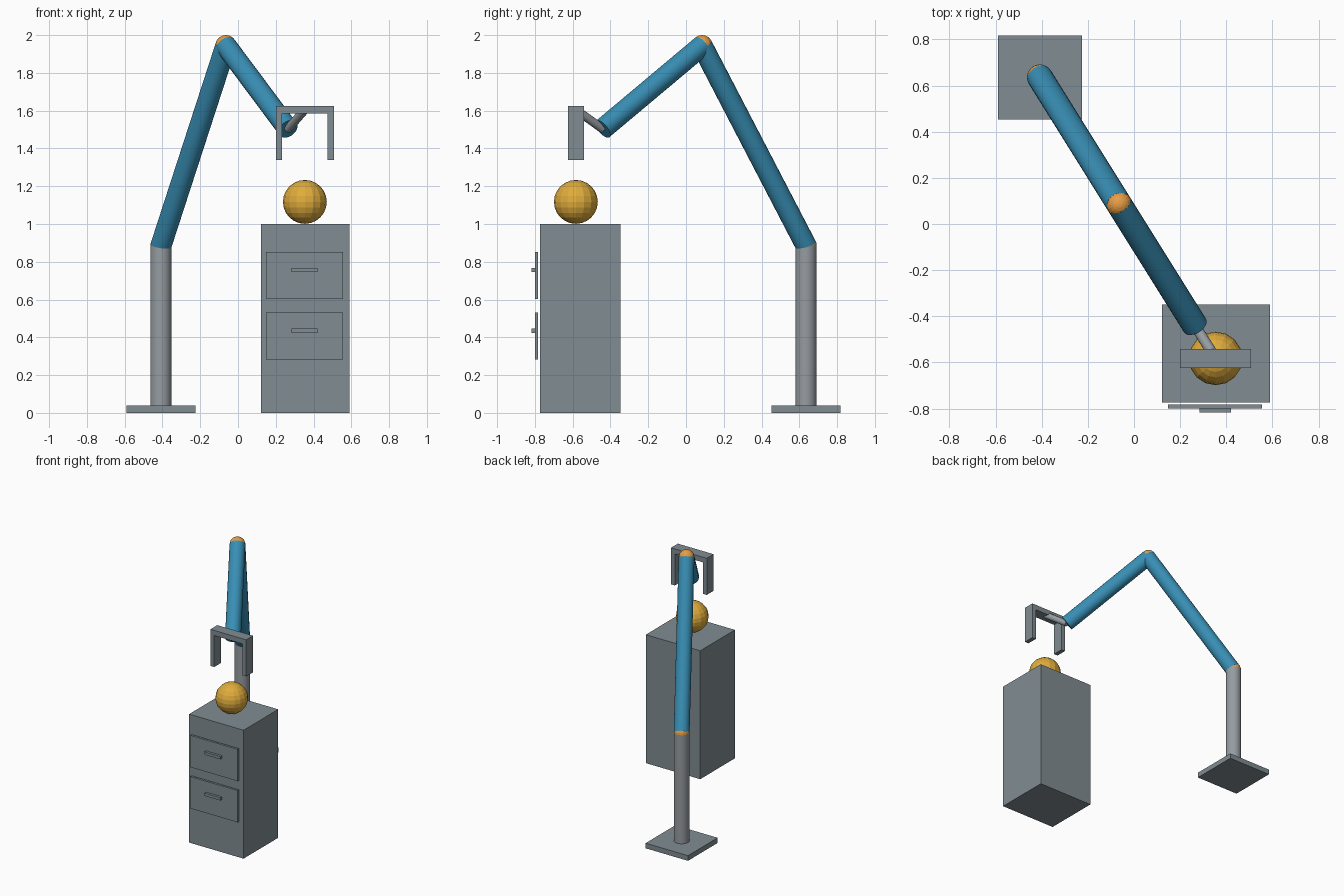
import bpy, math
from mathutils import Vector

if "Cube" in bpy.data.objects:
    bpy.data.objects.remove(bpy.data.objects["Cube"])


def material(name, rgb):
    m = bpy.data.materials.new(name)
    m.diffuse_color = [((c / 255 + 0.055) / 1.055) ** 2.4 for c in rgb] + [1]
    m.use_nodes = True
    m.node_tree.nodes["Principled BSDF"].inputs["Base Color"].default_value = m.diffuse_color
    return m


SLATE = material("slate grey", (128, 140, 146))
STEEL = material("steel grey", (150, 156, 161))
BLUE = material("arm blue", (56, 142, 180))
ORANGE = material("joint orange", (232, 158, 70))
GOLD = material("ball gold", (224, 172, 60))


def finish(name, mat, smooth=False):
    ob = bpy.context.object
    ob.name = name
    ob.data.materials.append(mat)
    if smooth:
        bpy.ops.object.shade_smooth_by_angle(angle=math.radians(35))
    return ob


def box(name, x, y, z, mat):
    """Box from (min, max) ranges."""
    bpy.ops.mesh.primitive_cube_add(size=1, location=[sum(r) / 2 for r in (x, y, z)])
    bpy.context.object.scale = [r[1] - r[0] for r in (x, y, z)]
    bpy.ops.object.transform_apply(location=False, rotation=False)
    return finish(name, mat)


def rod(name, a, b, r, mat, sides=24):
    """Cylinder between two points."""
    d = b - a
    bpy.ops.mesh.primitive_cylinder_add(vertices=sides, radius=r, depth=d.length, location=(a + b) / 2)
    bpy.context.object.rotation_euler = d.to_track_quat('Z', 'Y').to_euler()
    return finish(name, mat, True)


def ball(name, c, r, mat, seg, rings):
    bpy.ops.mesh.primitive_uv_sphere_add(segments=seg, ring_count=rings, radius=r, location=c)
    return finish(name, mat)


# Key points of the arm
R = 0.056
foot = Vector((-0.408, 0.636, 0.04))
shoulder = Vector((-0.408, 0.636, 0.885))
elbow = Vector((-0.064, 0.085, 1.944))
wrist = Vector((0.265, -0.441, 1.503))
palm = Vector((0.354, -0.583, 1.605))

# Stand and arm
box("base_plate", (-0.59, -0.225), (0.453, 0.818), (0, 0.04), SLATE)
rod("post", foot, shoulder, R, STEEL)
ball("shoulder_joint", shoulder, R, ORANGE, 16, 12)
rod("upper_arm", shoulder, elbow, R, BLUE)
ball("elbow_joint", elbow, R, ORANGE, 16, 12)
rod("forearm", elbow, wrist, R, BLUE)
rod("wrist_rod", wrist, palm, 0.023, STEEL, 16)

# Gripper
gy = (-0.625, -0.541)
box("gripper_palm", (0.2, 0.508), gy, (1.585, 1.625), SLATE)
for side, x in (("left", (0.2, 0.233)), ("right", (0.475, 0.508))):
    box("gripper_finger_" + side, x, gy, (1.34, 1.585), SLATE)

# Cabinet with floating drawer fronts and handles
box("cabinet", (0.121, 0.59), (-0.774, -0.348), (0, 1.0), SLATE)
for level, z in (("lower", 0.407), ("upper", 0.728)):
    box("drawer_" + level, (0.148, 0.556), (-0.799, -0.783), (z - 0.124, z + 0.124), SLATE)
    box("handle_" + level, (0.284, 0.421), (-0.818, -0.799), (z + 0.017, z + 0.039), SLATE)

# Ball resting on the cabinet
ball("gold_ball", (0.354, -0.583, 1.117), 0.116, GOLD, 16, 12)
